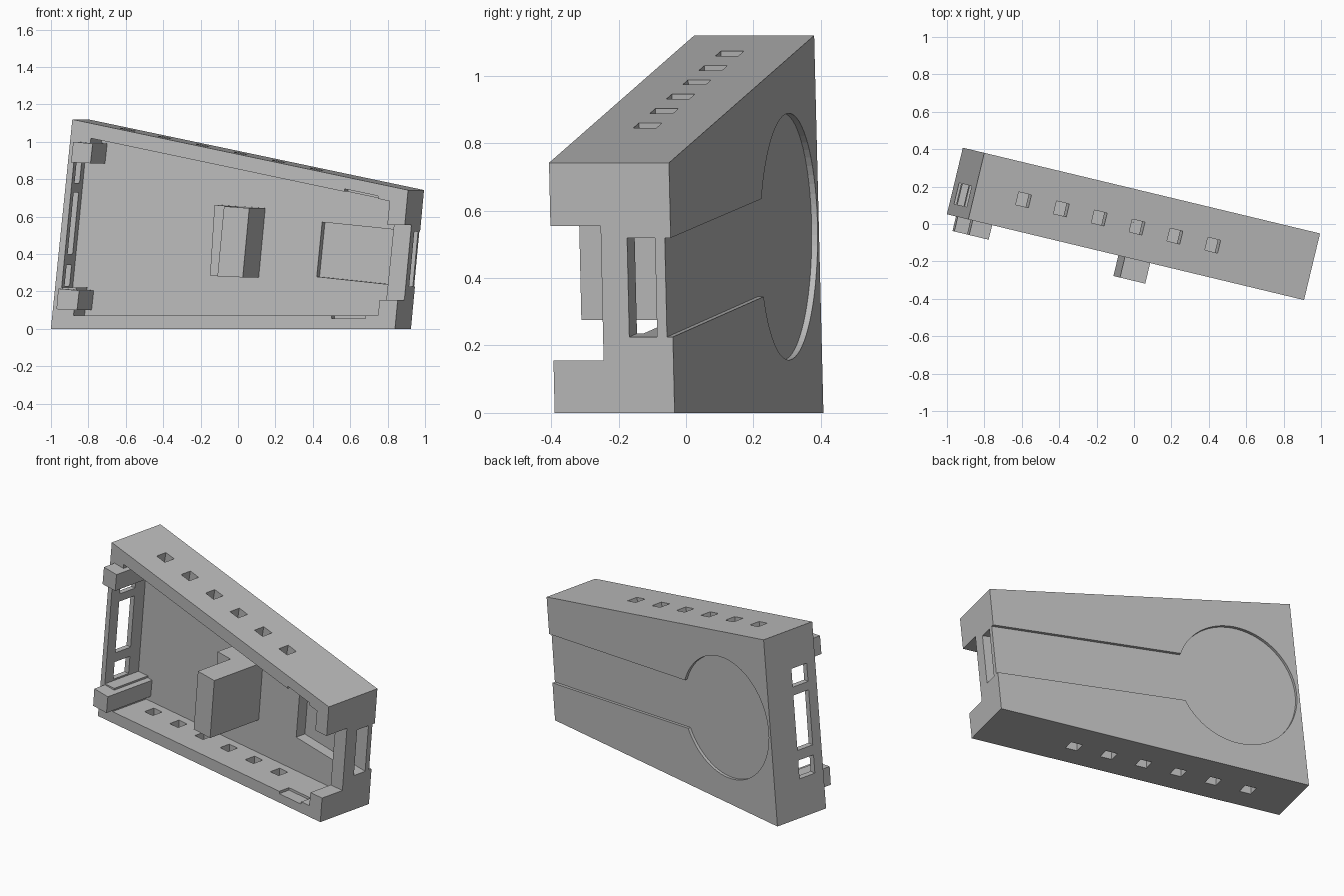
import bpy, bmesh, math
from mathutils import Matrix

if "Cube" in bpy.data.objects:
    bpy.data.objects.remove(bpy.data.objects["Cube"])

TURN = Matrix.Rotation(math.radians(-13.5), 4, 'Z')
grey = bpy.data.materials.new("plain_grey")
grey.diffuse_color = (0.5, 0.5, 0.5, 1)
grey.use_nodes = True
grey.node_tree.nodes["Principled BSDF"].inputs["Base Color"].default_value = grey.diffuse_color


def left(z):            # leaning left side
    return -0.985 + 0.105 * z


def right(z):           # leaning right side
    return 0.907 + 0.097 * z


def top(u):             # sloping top
    return 1.12 - 0.205 * (u + 0.867)


def prism(name, pts, v0, v1):
    """Extrude a (length, height) outline through the depth v0..v1."""
    bm = bmesh.new()
    face = bm.faces.new([bm.verts.new((u, v0, z)) for u, z in pts])
    ext = bmesh.ops.extrude_face_region(bm, geom=[face])
    for g in ext['geom']:
        if isinstance(g, bmesh.types.BMVert):
            g.co.y = v1
    bmesh.ops.recalc_face_normals(bm, faces=bm.faces)
    me = bpy.data.meshes.new(name)
    bm.to_mesh(me)
    bm.free()
    me.materials.append(grey)
    ob = bpy.data.objects.new(name, me)
    bpy.context.collection.objects.link(ob)
    return ob


def cut(pts, v0, v1):
    """Remove an extruded outline from the housing."""
    tool = prism("cutter", pts, v0, v1)
    tool.hide_render = True
    mod = housing.modifiers.new("cut", 'BOOLEAN')
    mod.operation = 'DIFFERENCE'
    mod.solver = 'EXACT'
    mod.object = tool
    bpy.context.view_layer.objects.active = housing
    bpy.ops.object.modifier_apply(modifier=mod.name)
    bpy.data.objects.remove(tool)


def band(u0, u1, z0, z1, lean=0.1):
    """Quad whose sides lean like the housing."""
    return [(u0, z0), (u1, z0), (u1 + lean * (z1 - z0), z1), (u0 + lean * (z1 - z0), z1)]


# housing block
housing = prism("housing", [(left(0), 0), (right(0), 0), (0.979, 0.742), (-0.867, 1.12)], -0.183, 0.183)

# open front cavity
il, ir = -0.765, 0.878
cut([(left(0.07) + 0.117, 0.07), (right(0.07) - 0.1, 0.07), (ir, top(ir) - 0.08), (il, top(il) - 0.08)], -0.3, 0.07)

# thinned left wall and its three windows
cut(band(left(0.22) + 0.036, left(0.22) + 0.2, 0.22, 0.89), -0.3, 0.07)
for z0, z1 in ((0.23, 0.34), (0.40, 0.73), (0.78, 0.89)):
    cut(band(left(z0) - 0.1, left(z0) + 0.1, z0, z1), -0.12, -0.005)

# notch in the right wall
cut([(0.75, 0.155), (1.1, 0.155), (1.1, 0.555), (0.75, 0.555)], -0.3, -0.03)


# keyhole channel on the back, and the pocket behind it through the right wall
def low(u):
    return 0.322 - 0.104 * u


def high(u):
    return 0.615 - 0.1 * u


cut([(0.416, low(0.416)), (1.1, low(1.1)), (1.1, high(1.1)), (0.446, high(0.446))], 0.05, 0.135)
cu, cz, r = -0.545, 0.523, 0.366
a0, a1 = math.asin((0.345 - cz) / r), math.asin((0.635 - cz) / r)
steps = 64
arc = [a1 + (2 * math.pi + a0 - a1) * i / steps for i in range(steps + 1)]
keyhole = [(cu + r * math.cos(a), cz + r * math.sin(a)) for a in arc]
keyhole += [(1.1, low(1.1)), (1.1, high(1.1))]
cut(keyhole, 0.165, 0.3)

# vent holes along top and bottom
for i in range(6):
    u = -0.604 + 0.208 * i
    z = top(u)
    cut([(u + s * 0.035 + h * 0.2, z - s * 0.007 + h) for s, h in ((-1, -0.15), (1, -0.15), (1, 0.1), (-1, 0.1))],
        -0.047, 0.023)
    u = -0.707 + 0.214 * i
    cut([(u - 0.035, -0.1), (u + 0.035, -0.1), (u + 0.035, 0.12), (u - 0.035, 0.12)], -0.047, 0.023)

# shallow catches in the top and bottom lips
cut([(0.558, 0.055), (0.744, 0.055), (0.744, 0.1), (0.558, 0.1)], -0.3, -0.11)
cut([(0.63, top(0.63) - 0.12), (0.815, top(0.815) - 0.12), (0.815, top(0.815) - 0.065),
     (0.63, top(0.63) - 0.065)], -0.3, -0.11)

# clips at the left corners
lower = prism("lower_clip", [(-0.935, 0.105), (-0.822, 0.1), (-0.81, 0.205), (-0.925, 0.215)], -0.263, 0.08)
upper = prism("upper_clip", [(-0.855, 0.89), (-0.748, 0.885), (-0.736, 0.99), (-0.843, 1.0)], -0.263, 0.08)

# central post with a side step
post = prism("centre_post", [(-0.042, 0.281), (0.097, 0.275), (0.133, 0.645), (-0.006, 0.655)], -0.296, 0.08)
step = prism("post_step", [(-0.142, 0.285), (-0.03, 0.281), (0.006, 0.653), (-0.117, 0.662)], -0.05, 0.08)

# turn everything into place
for ob in (housing, lower, upper, post, step):
    ob.data.transform(TURN)
    ob.data.update()
